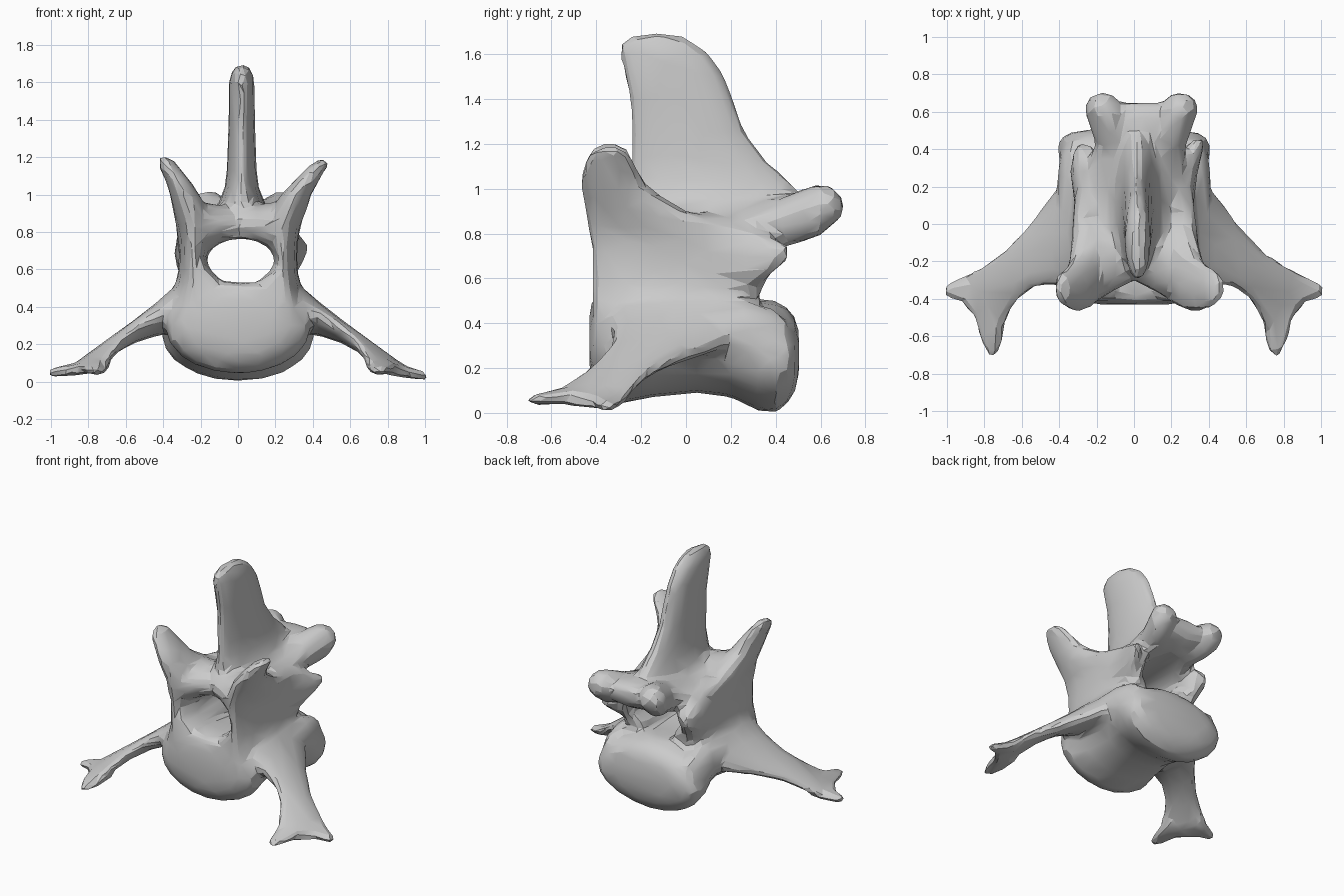
import bpy, bmesh, math
from mathutils import Vector

old = bpy.data.objects.get("Cube")
if old:
    bpy.data.objects.remove(old, do_unlink=True)

bone = bpy.data.materials.new("bone_grey")
bone.use_nodes = True
GREY = (0.6, 0.6, 0.6, 1)
bone.diffuse_color = GREY
bone.node_tree.nodes["Principled BSDF"].inputs["Base Color"].default_value = GREY

SIDES = 20
bm = bmesh.new()


def loft(stations, normal, mesh=bm):
    """Skin elliptical rings; each station is (edge point, edge point, half thickness)."""
    rings = []
    for a, b, t in stations:
        a, b = Vector(a), Vector(b)
        mid, half, n = (a + b) / 2, (b - a) / 2, Vector(normal) * t
        angles = [2 * math.pi * i / SIDES for i in range(SIDES)]
        rings.append([mesh.verts.new(mid + half * math.cos(q) + n * math.sin(q)) for q in angles])
    for r, s in zip(rings, rings[1:]):
        for i in range(SIDES):
            j = (i + 1) % SIDES
            mesh.faces.new((r[i], r[j], s[j], s[i]))
    mesh.faces.new(rings[0][::-1])
    mesh.faces.new(rings[-1])


def across(profile, cx=0.0):
    """Rings across x from (y, half width, low z, high z)."""
    return [((cx - w, y, (lo + hi) / 2), (cx + w, y, (lo + hi) / 2), (hi - lo) / 2)
            for y, w, lo, hi in profile]


X, Z = (1, 0, 0), (0, 0, 1)

# central body, waisted between its two rounded end faces
loft(across([(-.43, .2, .2, .46), (-.41, .3, .12, .52), (-.36, .37, .06, .54),
             (-.29, .39, .04, .54), (-.15, .36, .07, .53), (.05, .33, .09, .5),
             (.2, .36, .07, .5), (.32, .4, .01, .51), (.4, .41, 0, .5),
             (.45, .4, .04, .47), (.485, .36, .09, .43), (.505, .24, .17, .36)]), Z)

# roof of the arch
loft(across([(-.28, .2, .75, .9), (-.2, .25, .7, .92), (.1, .27, .66, .93),
             (.3, .26, .68, .95), (.43, .22, .73, .96)], .01), Z)

# upright spine, from (z, front y, back y, half thickness)
blade = [(.8, -.28, .5, .23), (.88, -.28, .52, .18), (.96, -.26, .52, .12), (1.04, -.25, .46, .09),
         (1.12, -.245, .365, .08), (1.25, -.245, .265, .075), (1.4, -.255, .215, .07),
         (1.52, -.28, .165, .07), (1.6, -.3, .105, .068), (1.645, -.295, .05, .06),
         (1.68, -.25, -.01, .042), (1.692, -.19, -.07, .025)]
loft([((.02, f, z), (.02, b, z), t) for z, f, b, t in blade], X)

# thick web between the rear joint lobes
loft(across([(.3, .2, .74, .95), (.45, .21, .75, .98), (.55, .22, .78, .985),
             (.62, .2, .82, .97), (.65, .15, .87, .94)], .045), Z)

for s in (-1, 1):
    # side wall rising into the front joint horn: (z, x, front y, back y, half thickness)
    lean, drop = (.045, .015) if s > 0 else (0, 0)
    wall = [(.25, .28, -.38, .3, .1), (.42, .25, -.42, .33, .13), (.52, .235, -.42, .33, .1),
            (.58, .235, -.42, .36, .085), (.66, .24, -.42, .4, .075), (.74, .235, -.425, .43, .085),
            (.82, .235, -.44, .33, .095),
            (.9, .25 + lean / 3, -.45, 0, .095), (1.0, .285 + lean * .6, -.47, -.16, .08),
            (1.08, .325 + lean, -.465, -.21, .065), (1.14, .365 + lean * 1.2, -.445, -.24, .055),
            (1.18 - drop, .385 + lean * 1.3, -.42, -.26, .045), (1.2 - drop, .395 + lean * 1.3, -.38, -.3, .025)]
    loft([((s * x, f, z), (s * x, b, z), t) for z, x, f, b, t in wall], X)

    # shoulder joining body, wall and process, and fillet along the canal floor
    loft(across([(-.25, .09, .28, .47), (0, .1, .26, .49), (.25, .1, .23, .5),
                 (.38, .085, .2, .47), (.45, .05, .25, .42)], s * .31), Z)
    loft(across([(-.41, .06, .47, .6), (-.37, .08, .44, .65), (.25, .08, .44, .65),
                 (.32, .06, .46, .6)], s * .195 + .01), Z)

    # front lintel slanting back to the middle, from (x, front y, z, half height)
    lintel = [(.28, -.43, .82, .15), (.2, -.415, .82, .14), (.11, -.36, .835, .11), (-.03, -.29, .845, .085)]
    loft([((s * x, f, z), (s * x, 0, z), t) for x, f, z, t in lintel], Z)

    # swept side process, from (front edge x, y, back edge x, y, z, half thickness)
    lift = .02 if s < 0 else 0
    wing = [(.2, -.34, .2, .25, .43, .14), (.34, -.34, .34, .24, .39, .12),
            (.43, -.33, .43, .17, .34, .09), (.53, -.34, .55, .01, .28, .065),
            (.61, -.4, .69, -.14, .21, .055), (.66, -.48, .81, -.22, .14, .05),
            (.7, -.57, .91, -.27, .085, .038), (.73, -.64, .97, -.31, .055 + lift / 2, .03),
            (.77, -.6, .97, -.36, .04 + lift, .02)]
    loft([((s * x, y, z + .015), (s * u, v, z - .02), t) for x, y, u, v, z, t in wing], Z)

    # pointed corners at the end of the process
    for tip, base in (((.755, -.705, .055), (.77, -.45, .085)), ((1.015, -.36, .025 + lift), (.8, -.34, .075))):
        p, q = Vector(tip), Vector(base)
        side = (p - q).cross(Vector(Z)).normalized()
        rings = []
        for f, w, t in ((0, .09, .035), (.5, .075, .032), (.85, .045, .028), (1, .025, .02)):
            c = q.lerp(p, f)
            a, b = c - side * w, c + side * w
            rings.append(((s * a.x, a.y, a.z), (s * b.x, b.y, b.z), t))
        loft(rings, Z)

    # rear joint lobe, from (y, x, low z, high z, half thickness)
    lobe = [(.26, .1, .74, .92, .12), (.42, .13, .74, .96, .11), (.52, .17, .76, 1.0, .105),
            (.6, .2, .79, 1.025, .105), (.66, .21, .84, 1.005, .085), (.7, .205, .88, .96, .045)]
    loft([((.04 + s * x, y, a), (.04 + s * x, y, b), t) for y, x, a, b, t in lobe], X)

    # small spur growing out of the back of the side wall
    reach, end = (.35, .46) if s > 0 else (.28, .43)
    spur = [(.08, .23, .5, .9, .085), (.28, .26, .54, .84, .08),
            (.37, (.26 + reach) / 2, .61, .79, .06), (end, reach, .68, .75, .03)]
    loft([((s * x, y, a), (s * x, y, b), t) for y, x, a, b, t in spur], X)


def make(name, mesh_bm):
    bmesh.ops.recalc_face_normals(mesh_bm, faces=mesh_bm.faces[:])
    me = bpy.data.meshes.new(name)
    mesh_bm.to_mesh(me)
    mesh_bm.free()
    ob = bpy.data.objects.new(name, me)
    bpy.context.collection.objects.link(ob)
    return ob


vertebra = make("vertebra", bm)

# cutter for the oval canal through the arch
cb = bmesh.new()
loft(across([(-.8, .24, .5, .8), (-.42, .21, .52, .785), (-.25, .18, .53, .765),
             (.3, .185, .53, .765), (.9, .22, .52, .78)], .015), Z, cb)
canal = make("canal_cutter", cb)
canal.hide_render = True

# fuse the parts, open the canal, soften, then reduce to broad facets
fuse = vertebra.modifiers.new("fuse", 'REMESH')
fuse.mode, fuse.voxel_size = 'VOXEL', .016
cut = vertebra.modifiers.new("cut", 'BOOLEAN')
cut.operation, cut.object, cut.solver = 'DIFFERENCE', canal, 'EXACT'
blend = vertebra.modifiers.new("blend", 'REMESH')
blend.mode, blend.voxel_size = 'VOXEL', .016
soft = vertebra.modifiers.new("soften", 'SMOOTH')
soft.factor, soft.iterations = .5, 12
facet = vertebra.modifiers.new("facets", 'DECIMATE')
facet.ratio = .035
deps = bpy.context.evaluated_depsgraph_get()
deps.update()
final = bpy.data.meshes.new_from_object(vertebra.evaluated_get(deps))
vertebra.modifiers.clear()
vertebra.data = final
bpy.data.objects.remove(canal, do_unlink=True)

final.materials.clear()
final.materials.append(bone)
bpy.ops.object.select_all(action='DESELECT')
vertebra.select_set(True)
bpy.context.view_layer.objects.active = vertebra
bpy.ops.object.shade_smooth_by_angle(angle=math.radians(20))
